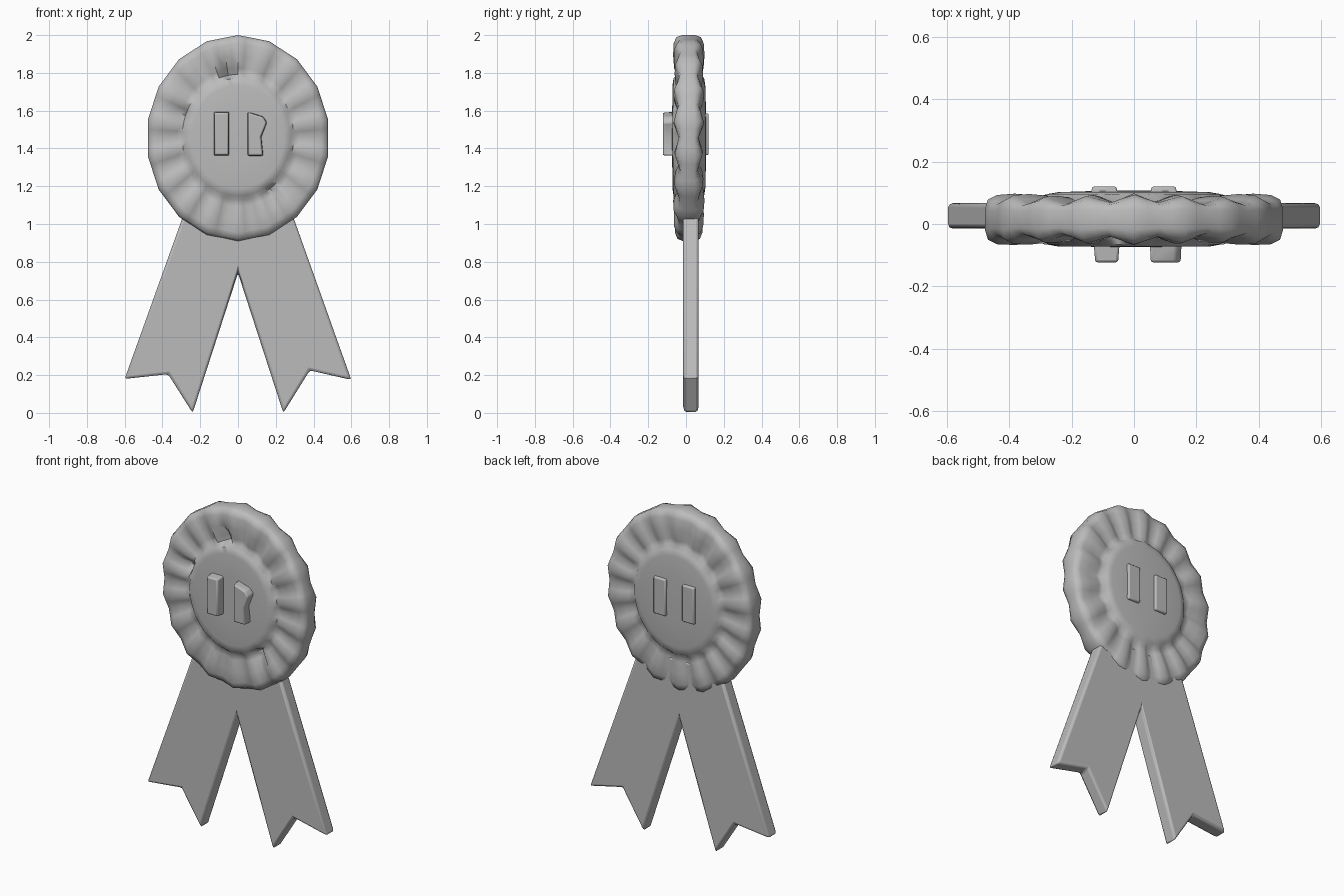
import bpy, bmesh, math

if "Cube" in bpy.data.objects:
    bpy.data.objects.remove(bpy.data.objects["Cube"])

grey = bpy.data.materials.new("satin grey")
grey.diffuse_color = (0.5, 0.5, 0.5, 1)
grey.use_nodes = True
grey.node_tree.nodes["Principled BSDF"].inputs["Base Color"].default_value = grey.diffuse_color


def make(name, bm, angle=50, bevel=0.0):
    bmesh.ops.recalc_face_normals(bm, faces=bm.faces)
    me = bpy.data.meshes.new(name)
    bm.to_mesh(me)
    bm.free()
    ob = bpy.data.objects.new(name, me)
    bpy.context.collection.objects.link(ob)
    me.materials.append(grey)
    if bevel:
        mod = ob.modifiers.new("soft edges", 'BEVEL')
        mod.width = bevel
        mod.segments = 2
    bpy.ops.object.select_all(action='DESELECT')
    ob.select_set(True)
    bpy.context.view_layer.objects.active = ob
    bpy.ops.object.shade_smooth_by_angle(angle=math.radians(angle))
    return ob


def prism(name, outline, y0, y1, bevel, inset=0.0):
    """Extrude an x-z outline from y0 to y1, shrinking the y1 end by inset."""
    bm = bmesh.new()
    face = bm.faces.new([bm.verts.new((x, y0, z)) for x, z in outline])
    ext = bmesh.ops.extrude_face_region(bm, geom=[face])
    top = [v for v in ext['geom'] if isinstance(v, bmesh.types.BMVert)]
    cx = sum(v.co.x for v in top) / len(top)
    cz = sum(v.co.z for v in top) / len(top)
    for v in top:
        v.co.y = y1
        v.co.x -= math.copysign(inset, v.co.x - cx)
        v.co.z -= math.copysign(inset, v.co.z - cz)
    return make(name, bm, 40, bevel)


# Pleated rosette: (radius fraction, y, pleat depth), front hub round to back hub
PLEATS, STEPS = 18, 4
RX, RZ, CZ = 0.485, 0.545, 1.455
section = [(0.25, -0.073, 0), (0.50, -0.072, 0), (0.57, -0.066, 0.0),
           (0.61, -0.042, 0.006), (0.67, -0.046, 0.013), (0.80, -0.050, 0.014),
           (0.92, -0.050, 0.012), (0.98, -0.040, 0.008), (1.0, -0.015, 0.002),
           (1.0, 0.045, -0.002), (0.98, 0.068, -0.008), (0.92, 0.078, -0.012),
           (0.80, 0.080, -0.014), (0.67, 0.076, -0.013), (0.61, 0.074, -0.006),
           (0.57, 0.096, 0), (0.50, 0.102, 0), (0.25, 0.106, 0)]
# Deep creases in the front pleats: angle in degrees, depth
creases = [(100, 0.05), (160, 0.025), (305, 0.035)]
bm = bmesh.new()
count = PLEATS * STEPS
rings = []
for t, y, depth in section:
    ring = []
    for i in range(count):
        a = 2 * math.pi * i / count + math.pi / 2
        phase = 2 * math.pi * i / STEPS
        wave = math.cos(phase) + 0.3 * math.sin(5 * a)
        yy = y - depth * wave
        if 0.6 < t < 0.75 and y < 0:
            for deg, d in creases:
                off = abs((math.degrees(a) - deg + 180) % 360 - 180)
                yy += d * max(0, 1 - off / 9)
        # straight chords between pleat corners give the faceted outline
        half = math.pi / PLEATS
        local = (i % STEPS) / STEPS * 2 * half - half
        chord = math.cos(half) / math.cos(local)
        r = t * (chord if t > 0.7 else 1)
        ring.append(bm.verts.new((RX * r * math.cos(a), yy,
                                  CZ + RZ * r * math.sin(a) + 0.012 * (1 - t))))
    rings.append(ring)
for r0, r1 in zip(rings, rings[1:]):
    for i in range(count):
        j = (i + 1) % count
        bm.faces.new((r0[i], r0[j], r1[j], r1[i]))
for ring, y in ((rings[0], -0.073), (rings[-1], 0.107)):
    hub = bm.verts.new((0, y, CZ + 0.012))
    for i in range(count):
        bm.faces.new((hub, ring[i], ring[(i + 1) % count]))
make("pleated_rosette", bm, 60)

# Forked ribbon tails in one joined piece
tails = [(-0.27, 1.10), (-0.60, 0.18), (-0.37, 0.205), (-0.24, 0.0), (0, 0.74),
         (0.24, 0.0), (0.38, 0.225), (0.60, 0.175), (0.27, 1.10)]
prism("ribbon_tails", tails, -0.015, 0.067, 0.014)

# Raised blocks on the front and back of the centre
left = [(-0.13, 1.36), (-0.045, 1.36), (-0.045, 1.595), (-0.13, 1.595)]
right = [(0.05, 1.36), (0.135, 1.36), (0.125, 1.46), (0.155, 1.54),
         (0.135, 1.57), (0.05, 1.595)]
prism("front_left_block", left, -0.05, -0.123, 0.008, 0.006)
prism("front_right_block", right, -0.05, -0.123, 0.008, 0.004)
for side, name in ((-1, "back_left_block"), (1, "back_right_block")):
    bar = [(side * 0.05, 1.36), (side * 0.14, 1.36),
           (side * 0.14, 1.59), (side * 0.05, 1.59)]
    prism(name, bar, 0.08, 0.12, 0.006, 0.006)
